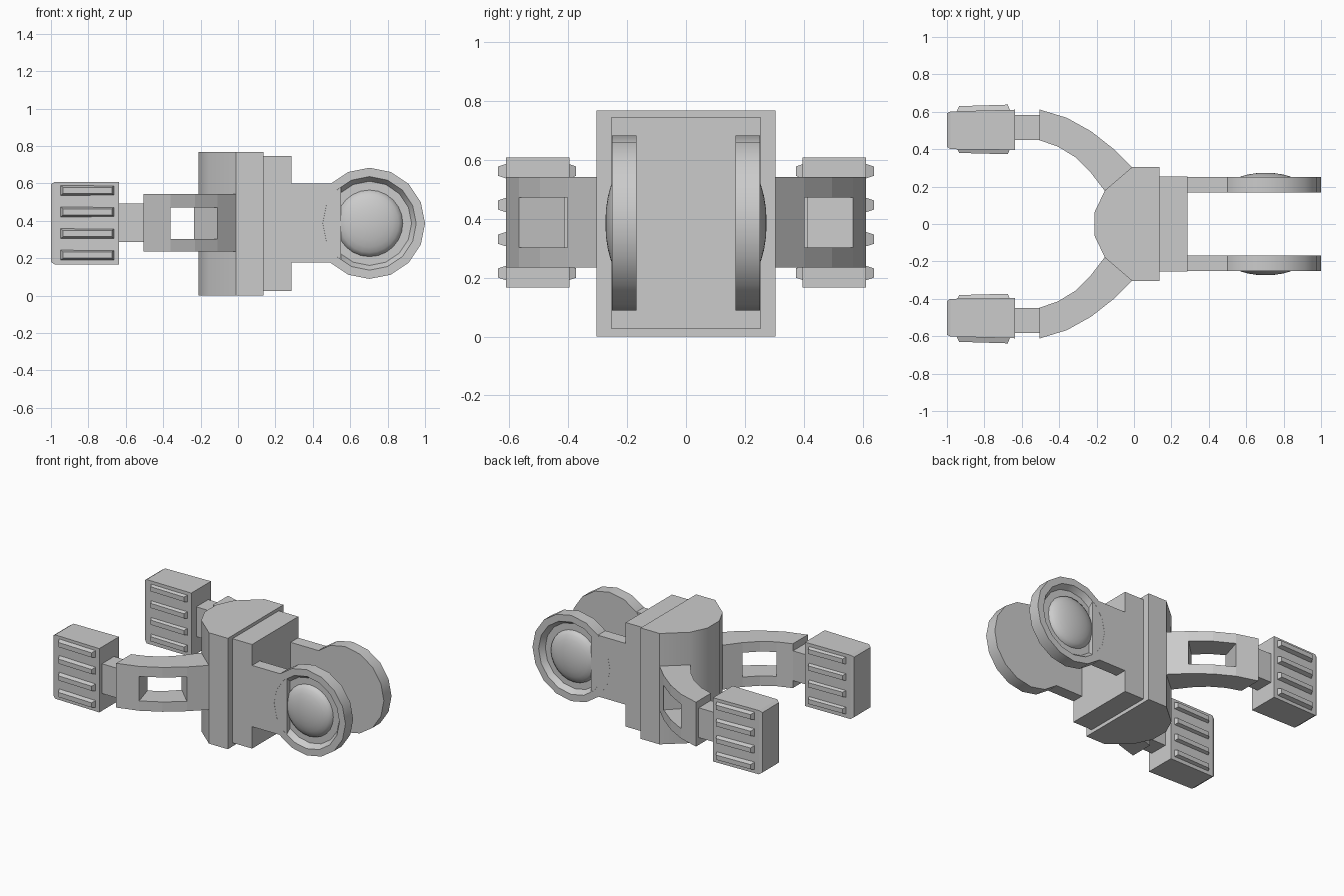
import bpy, bmesh, math

if "Cube" in bpy.data.objects:
    bpy.data.objects.remove(bpy.data.objects["Cube"])


def finish(name, bm, mirror=False, smooth=0):
    bmesh.ops.recalc_face_normals(bm, faces=bm.faces)
    me = bpy.data.meshes.new(name)
    bm.to_mesh(me)
    bm.free()
    if smooth:
        for p in me.polygons:
            p.use_smooth = True
        me.set_sharp_from_angle(angle=math.radians(smooth))
    ob = bpy.data.objects.new(name, me)
    bpy.context.collection.objects.link(ob)
    if mirror:
        m = ob.modifiers.new("mirror", 'MIRROR')
        m.use_axis = (False, True, False)
        m.use_mirror_merge = False
    return ob


def bridge(bm, a, b):
    """Close two matching loops of points into a capped solid."""
    a = [bm.verts.new(p) for p in a]
    b = [bm.verts.new(p) for p in b]
    n = len(a)
    bm.faces.new(a)
    bm.faces.new(b)
    for i in range(n):
        j = (i + 1) % n
        bm.faces.new((a[i], a[j], b[j], b[i]))


def prism(name, pts, z0, z1, **kw):
    bm = bmesh.new()
    bridge(bm, [(x, y, z0) for x, y in pts], [(x, y, z1) for x, y in pts])
    return finish(name, bm, **kw)


def box(name, x0, x1, y0, y1, z0, z1, **kw):
    return prism(name, [(x0, y0), (x1, y0), (x1, y1), (x0, y1)], z0, z1, **kw)


def lathe_y(name, profile, cx, cz, n, smooth):
    """Spin (radius, y) points about an axis parallel to y."""
    bm = bmesh.new()
    vs = [bm.verts.new((cx + r, y, cz)) for r, y in profile]
    es = [bm.edges.new(e) for e in zip(vs, vs[1:])]
    bmesh.ops.spin(bm, geom=vs + es, cent=(cx, 0, cz), axis=(0, 1, 0),
                   angle=2 * math.pi, steps=n, use_merge=True)
    bmesh.ops.remove_doubles(bm, verts=bm.verts, dist=1e-5)
    return finish(name, bm, mirror=True, smooth=smooth)


# Central body with rounded back, and front block
half = [(0.135, 0.304), (-0.01, 0.304), (-0.155, 0.18), (-0.21, 0.065)]
prism("body", half + [(x, -y) for x, y in reversed(half)], 0, 0.768, smooth=35)
box("front_block", 0.13, 0.285, -0.253, 0.253, 0.025, 0.746)

# Fork plates, recessed discs and domed caps
CX, CZ = 0.703, 0.386
box("fork_plate", 0.28, 0.55, 0.1685, 0.2515, 0.176, 0.6, mirror=True)
lathe_y("fork_disc", [(0, 0.168), (0.297, 0.168), (0.297, 0.252), (0.25, 0.252),
                      (0.225, 0.215), (0, 0.215)], CX, CZ, 16, 30)
dome = [(0.18 * math.cos(a), 0.21 + 0.064 * math.sin(a))
        for a in [i * math.pi / 12 for i in range(6)]] + [(0, 0.274)]
lathe_y("fork_dome", dome, CX, CZ, 24, 50)

# Curved arms with a rectangular window through the middle two segments
outer = [(-0.505, 0.612), (-0.36, 0.568), (-0.23, 0.496), (-0.11, 0.402), (-0.01, 0.304), (0.03, 0.25)]
inner = [(-0.505, 0.448), (-0.405, 0.413), (-0.315, 0.358), (-0.235, 0.28), (-0.157, 0.178), (-0.11, 0.12)]
levels = [0.235, 0.303, 0.472, 0.542]
bm = bmesh.new()
grid = [[[bm.verts.new((x, y, z)) for z in levels] for x, y in side] for side in (outer, inner)]
cells = {(i, j) for i in range(len(outer) - 1) for j in range(3)} - {(1, 1), (2, 1)}
for i, j in cells:
    for s in grid:
        bm.faces.new((s[i][j], s[i + 1][j], s[i + 1][j + 1], s[i][j + 1]))
    # walls wherever the neighbouring cell is missing
    for di, dj, p, q in ((-1, 0, (i, j), (i, j + 1)), (1, 0, (i + 1, j), (i + 1, j + 1)),
                         (0, -1, (i, j), (i + 1, j)), (0, 1, (i, j + 1), (i + 1, j + 1))):
        if (i + di, j + dj) not in cells:
            o, n = grid
            bm.faces.new((o[p[0]][p[1]], o[q[0]][q[1]], n[q[0]][q[1]], n[p[0]][p[1]]))
finish("curved_arm", bm, mirror=True)

# Necks joining arms to pads
box("arm_neck", -0.65, -0.5, 0.45, 0.582, 0.286, 0.492, mirror=True)

# Grip pads, slightly tapered with a small chamfer at the far end
bm = bmesh.new()


def pad_loop(x, y0, y1, z0, z1):
    return [(x, y0, z0), (x, y1, z0), (x, y1, z1), (x, y0, z1)]


loops = [pad_loop(-1.0, 0.412, 0.592, 0.18, 0.595), pad_loop(-0.98, 0.4, 0.602, 0.166, 0.608),
         pad_loop(-0.635, 0.396, 0.611, 0.166, 0.608)]
rings = [[bm.verts.new(p) for p in lp] for lp in loops]
bm.faces.new(rings[0])
bm.faces.new(rings[-1])
for a, b in zip(rings, rings[1:]):
    for i in range(4):
        j = (i + 1) % 4
        bm.faces.new((a[i], a[j], b[j], b[i]))
finish("grip_pad", bm, mirror=True)

# Four bevelled ribs on both faces of each pad
bm = bmesh.new()
for zc in (0.216, 0.331, 0.447, 0.562):
    for base, tip0, tip1 in ((0.6, 0.63, 0.638), (0.41, 0.38, 0.373)):
        bridge(bm,
               [(x, base, zc + h) for x, h in ((-0.95, -0.028), (-0.66, -0.028), (-0.66, 0.028), (-0.95, 0.028))],
               [(-0.935, tip0, zc - 0.016), (-0.675, tip1, zc - 0.016),
                (-0.675, tip1, zc + 0.016), (-0.935, tip0, zc + 0.016)])
finish("grip_ribs", bm, mirror=True)
